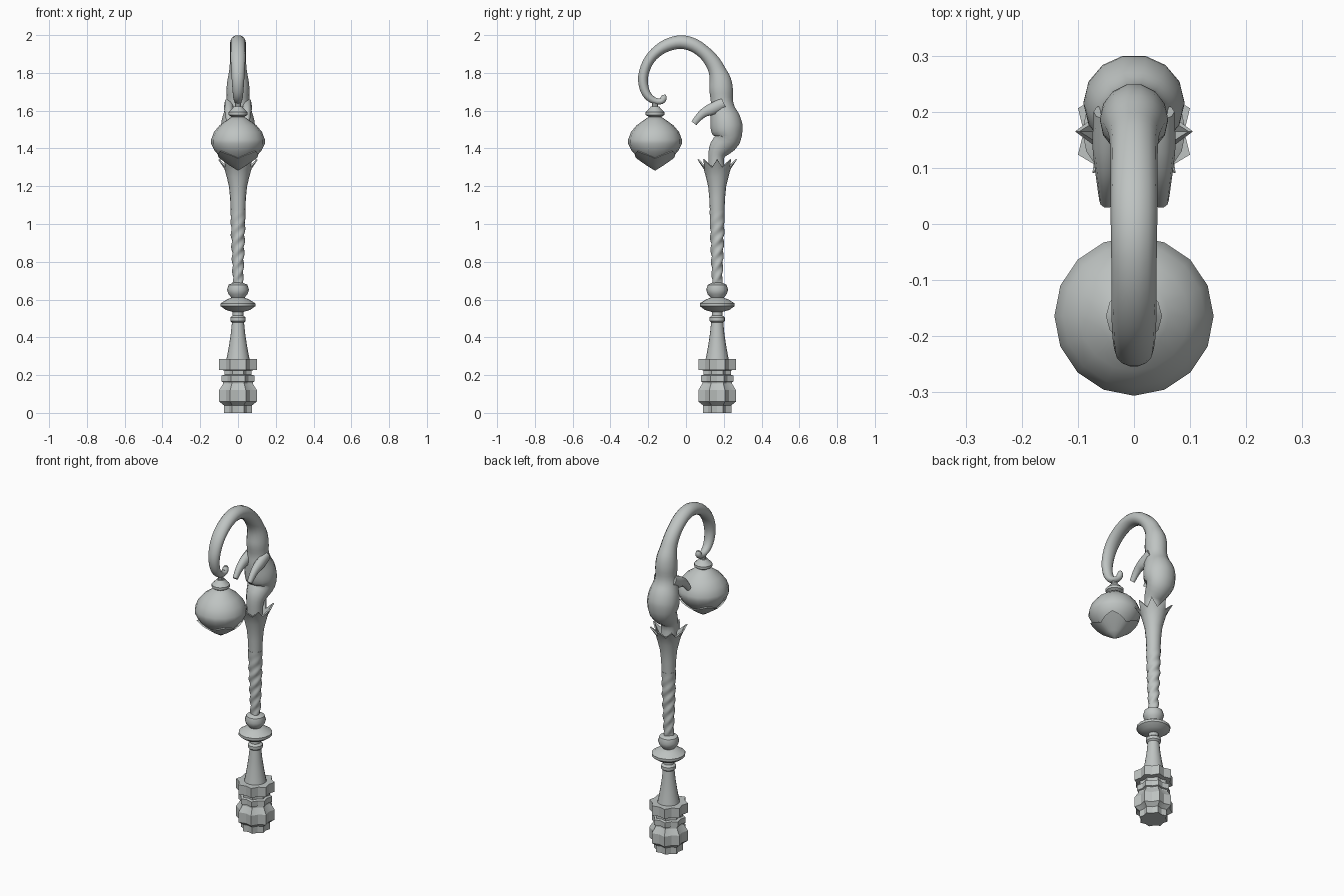
import bpy, bmesh
from math import sin, cos, pi, radians
from mathutils import Vector

if "Cube" in bpy.data.objects:
    bpy.data.objects.remove(bpy.data.objects["Cube"], do_unlink=True)

POST_Y, LAMP_Y = 0.165, -0.164
STONE = (0.52, 0.55, 0.54, 1)
mat = bpy.data.materials.new("grey stone")
mat.use_nodes = True
mat.diffuse_color = STONE
mat.node_tree.nodes["Principled BSDF"].inputs["Base Color"].default_value = STONE


def skin(name, rings, angle=35):
    """Bridge a list of equal-sized point rings into a closed, capped object."""
    bm = bmesh.new()
    loops = [[bm.verts.new(p) for p in ring] for ring in rings]
    n = len(loops[0])
    for a, b in zip(loops, loops[1:]):
        for i in range(n):
            j = (i + 1) % n
            bm.faces.new((a[i], a[j], b[j], b[i]))
    bm.faces.new(loops[0][::-1])
    bm.faces.new(loops[-1])
    bmesh.ops.recalc_face_normals(bm, faces=bm.faces)
    mesh = bpy.data.meshes.new(name)
    bm.to_mesh(mesh)
    bm.free()
    obj = bpy.data.objects.new(name, mesh)
    bpy.context.collection.objects.link(obj)
    mesh.materials.append(mat)
    bpy.ops.object.select_all(action='DESELECT')
    obj.select_set(True)
    bpy.context.view_layer.objects.active = obj
    bpy.ops.object.shade_smooth_by_angle(angle=radians(angle))
    return obj


def circle(r, z, y, sides, radius=lambda i, a: 1, lift=lambda i: 0):
    pts = []
    for i in range(sides):
        a = 2 * pi * i / sides
        k = r * radius(i, a)
        pts.append((k * cos(a), y + k * sin(a), z + lift(i)))
    return pts


def lathe(name, profile, y, sides=16, **kw):
    return skin(name, [circle(r, z, y, sides, **kw) for r, z in profile])


def smooth_path(points, steps=3):
    """Catmull-Rom interpolation through control points of any dimension."""
    pts = [Vector(p) for p in points]
    pts = [pts[0]] + pts + [pts[-1]]
    out = []
    for a, b, c, d in zip(pts, pts[1:], pts[2:], pts[3:]):
        for s in range(steps):
            t = s / steps
            out.append(0.5 * (2*b + (c - a)*t + (2*a - 5*b + 4*c - d)*t*t
                              + (3*b - a - 3*c + d)*t*t*t))
    return out + [pts[-1]]


def tube(name, points, x=0, sides=14, steps=3):
    """Loft ellipses along a path in the side plane; points are (y, z, depth, width)."""
    path = smooth_path(points, steps)
    rings = []
    for i, p in enumerate(path):
        a, b = path[max(i - 1, 0)], path[min(i + 1, len(path) - 1)]
        t = Vector((b[0] - a[0], b[1] - a[1])).normalized()
        side = Vector((t.y, -t.x))
        ring = []
        for k in range(sides):
            ang = 2 * pi * k / sides
            o = side * p[2] * sin(ang)
            ring.append((x + p[3] * cos(ang), p[0] + o.x, p[1] + o.y))
        rings.append(ring)
    return skin(name, rings, 50)


# Fluted base: eight-pointed star section stacked in bands
base = [(.081, 0), (.081, .04), (.108, .06), (.108, .12), (.085, .155), (.085, .163),
        (.094, .166), (.094, .198), (.078, .202), (.078, .225), (.108, .228), (.108, .285)]
turn = pi / 8
skin("base", [[(r * f * cos(turn * i), POST_Y + r * f * sin(turn * i), z)
               for i in range(16) for f in [1 if i % 2 else .83]] for r, z in base], 25)

# Lower column and turned rings
lathe("lower_column", [(.062, .28), (.056, .31), (.047, .36), (.038, .42), (.031, .49)], POST_Y)
lathe("collar_ring", [(.028, .475), (.041, .487), (.041, .505), (.028, .515), (.028, .545)], POST_Y)
lathe("disc_ring", [(.03, .535), (.065, .545), (.092, .565), (.092, .58), (.06, .6), (.03, .612)], POST_Y)
lathe("bead_ring", [(.03, .605), (.05, .628), (.058, .652), (.05, .678), (.025, .69)], POST_Y)

# Twisted shaft
rings = []
for s in range(57):
    z = .68 + s * .007
    r = .026 + .014 * s / 56
    depth = .11 * min(1, (56 - s) / 20)
    rings.append(circle(r, z, POST_Y, 18,
                        radius=lambda i, a: 1 + depth * cos(3 * a - z * 2 * pi / .065)))
skin("twisted_shaft", rings, 60)

# Flared upper shaft ending in a crown of eight pointed leaves
crown = [(.038, 1.06), (.042, 1.14), (.048, 1.2), (.06, 1.25), (.071, 1.29)]
rings = [circle(r, z, POST_Y, 16) for r, z in crown]
for out_r, in_r, z in ((.105, .073, 1.3), (.097, .064, 1.302)):
    rings.append(circle(1, z, POST_Y, 16,
                        radius=lambda i, a: in_r if i % 2 else out_r,
                        lift=lambda i: 0 if i % 2 else .042))
rings.append(circle(.056, 1.27, POST_Y, 16))
skin("leaf_crown", rings)

# Creature-like body that continues into the curled crook
body = [(.165, 1.26, .045, .045), (.16, 1.35, .043, .048), (.178, 1.4, .058, .06),
        (.22, 1.45, .07, .08), (.217, 1.5, .086, .09), (.208, 1.55, .083, .086),
        (.195, 1.6, .07, .072), (.19, 1.65, .06, .06), (.186, 1.71, .064, .061),
        (.181, 1.76, .059, .056), (.165, 1.81, .047, .047), (.142, 1.855, .042, .043),
        (.1, 1.905, .037, .042), (.04, 1.947, .037, .042), (-.03, 1.963, .037, .041),
        (-.103, 1.945, .034, .04), (-.163, 1.905, .03, .04), (-.205, 1.85, .028, .038),
        (-.227, 1.78, .027, .034), (-.222, 1.72, .025, .03), (-.2, 1.676, .022, .026),
        (-.165, 1.652, .018, .021), (-.13, 1.65, .016, .018), (-.118, 1.667, .017, .017),
        (-.118, 1.684, .01, .01)]
tube("body_and_crook", body)

# Pair of short drooping arms
arm = [(.2, 1.64, .03, .024), (.14, 1.61, .033, .026), (.1, 1.592, .026, .022),
       (.07, 1.567, .021, .018), (.042, 1.533, .017, .014)]
for side, x in (("left", .048), ("right", -.048)):
    tube(side + "_arm", arm, x, sides=10)

# Hanging lantern: cap, bulb and four-petal lower shell
lathe("lantern_hook", [(.016, 1.6), (.016, 1.655)], LAMP_Y, 10)
lathe("lantern_cap", [(.028, 1.555), (.034, 1.568), (.05, 1.577), (.05, 1.592),
                      (.036, 1.605), (.022, 1.622)], LAMP_Y, 12)
lathe("lantern_bulb", [(.004, 1.292), (.085, 1.345), (.122, 1.385), (.142, 1.425), (.142, 1.448),
                       (.127, 1.487), (.098, 1.522), (.062, 1.548), (.034, 1.567)], LAMP_Y, 16)


def petal(i):
    """1 at a petal tip (diagonals), 0 at the notches between petals."""
    return 1 - abs(i % 8 - 4) / 4


rings = [circle(.003, 1.284, LAMP_Y, 32), circle(.045, 1.31, LAMP_Y, 32)]
for r, z in ((.098, 1.347), (.09, 1.349)):
    rings.append(circle(r, z, LAMP_Y, 32,
                        radius=lambda i, a: 1 + .36 * petal(i),
                        lift=lambda i: .038 * petal(i)))
rings.append(circle(.04, 1.32, LAMP_Y, 32))
skin("lantern_petals", rings)
